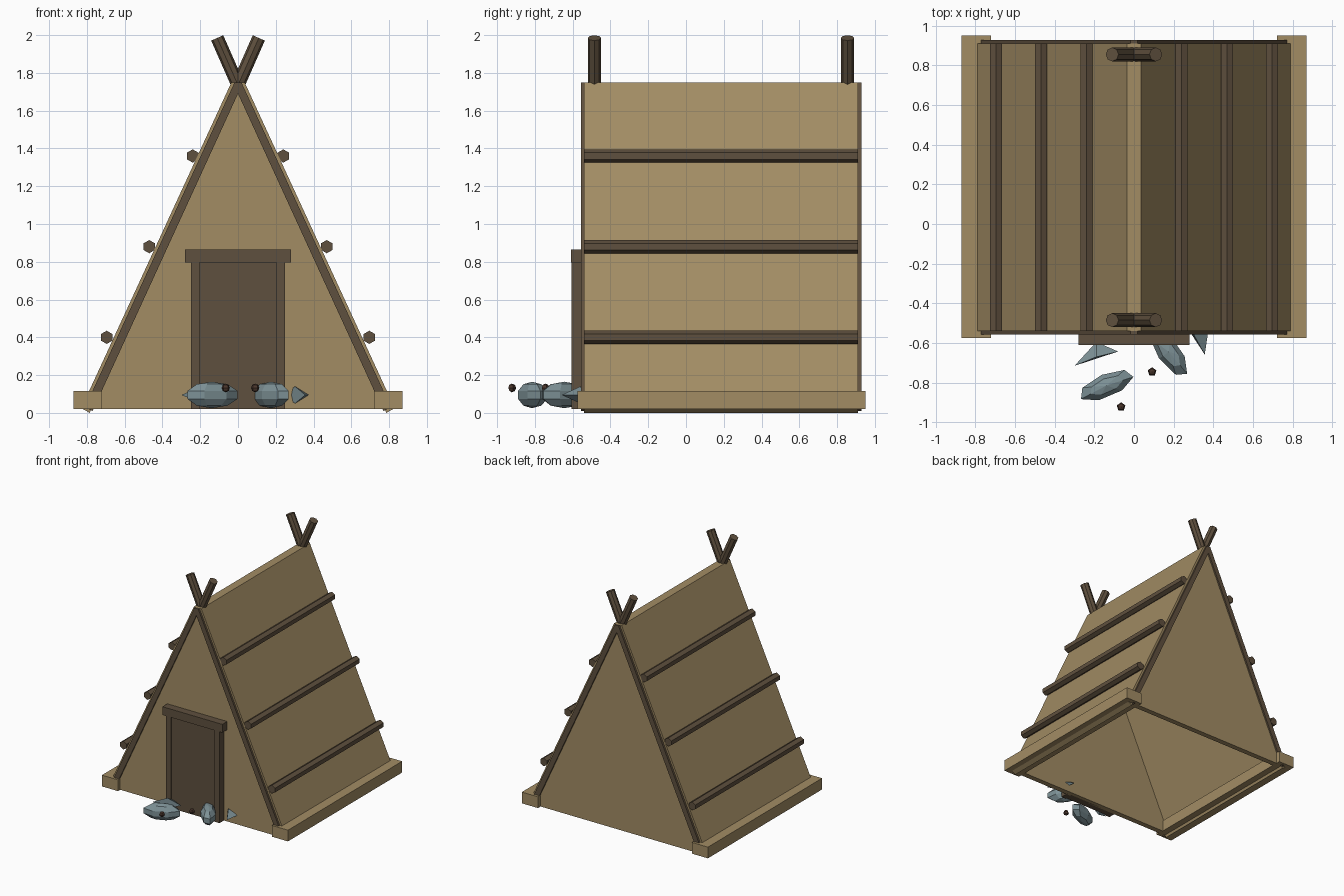
import bpy, bmesh, math
from mathutils import Vector, Matrix

if "Cube" in bpy.data.objects:
    bpy.data.objects.remove(bpy.data.objects["Cube"])


def material(name, rgb):
    m = bpy.data.materials.new(name)
    lin = [((c / 255 + 0.055) / 1.055) ** 2.4 for c in rgb]
    m.diffuse_color = (*lin, 1)
    m.use_nodes = True
    m.node_tree.nodes["Principled BSDF"].inputs["Base Color"].default_value = m.diffuse_color
    return m


STRAW = material("straw", (162, 140, 100))
WOOD = material("dark wood", (95, 80, 62))
FISH = material("fish grey", (125, 145, 150))
EYE = material("dark eye", (74, 54, 44))


def finish(name, bm, mat):
    bmesh.ops.recalc_face_normals(bm, faces=bm.faces)
    me = bpy.data.meshes.new(name)
    bm.to_mesh(me)
    bm.free()
    me.materials.append(mat)
    ob = bpy.data.objects.new(name, me)
    bpy.context.collection.objects.link(ob)
    return ob


def prism(name, pts, y0, y1, mat):
    """Extrude an x-z outline along y."""
    bm = bmesh.new()
    face = bm.faces.new([bm.verts.new((x, y0, z)) for x, z in pts])
    ext = bmesh.ops.extrude_face_region(bm, geom=[face])
    verts = [g for g in ext["geom"] if isinstance(g, bmesh.types.BMVert)]
    bmesh.ops.translate(bm, verts=verts, vec=(0, y1 - y0, 0))
    return finish(name, bm, mat)


def box(name, x0, x1, y0, y1, z0, z1, mat):
    return prism(name, [(x0, z0), (x1, z0), (x1, z1), (x0, z1)], y0, y1, mat)


def rod(name, a, b, r, sides, mat):
    a, b = Vector(a), Vector(b)
    d = b - a
    bm = bmesh.new()
    m = Matrix.Translation((a + b) / 2) @ d.to_track_quat('Z', 'Y').to_matrix().to_4x4()
    bmesh.ops.create_cone(bm, cap_ends=True, segments=sides, radius1=r, radius2=r,
                          depth=d.length, matrix=m)
    return finish(name, bm, mat)


def ball(name, loc, scale, seg, rings, angle, mat):
    bm = bmesh.new()
    m = (Matrix.Translation(loc) @ Matrix.Rotation(angle, 4, 'Z')
         @ Matrix.Diagonal((*scale, 1)))
    bmesh.ops.create_uvsphere(bm, u_segments=seg, v_segments=rings, radius=1, matrix=m)
    return finish(name, bm, mat)


Y0, Y1 = -0.54, 0.91

# Roof slopes, base beams and battens, mirrored in x
for s, side in ((1, "right"), (-1, "left")):
    roof = [(0, 1.75), (0.035, 1.75), (0.83, 0.025), (0.785, 0.0), (0, 1.70)]
    prism("roof_" + side, [(s * x, z) for x, z in roof], Y0, Y1, STRAW)
    x0, x1 = sorted((s * 0.72, s * 0.87))
    box("base_beam_" + side, x0, x1, -0.575, 0.95, 0.02, 0.115, STRAW)
    for i, (x, z) in enumerate(((0.24, 1.36), (0.47, 0.88), (0.695, 0.40))):
        rod(f"batten_{side}_{i}", (s * x, Y0, z), (s * x, Y1, z), 0.035, 6, WOOD)
    # Gable edge strips and crossed poles at both ends
    strip = [(0, 1.75), (0.018, 1.75), (0.81, 0.03), (0.77, 0.01), (0, 1.69)]
    for end, a, b, yp in (("front", -0.557, Y0, -0.485), ("back", Y1, 0.928, 0.855)):
        prism(f"edge_strip_{side}_{end}", [(s * x, z) for x, z in strip], a, b, WOOD)
        rod(f"crossed_pole_{side}_{end}", (0, yp, 1.735), (s * 0.11, yp, 1.985),
            0.035, 8, WOOD)

# Gable walls
gable = [(-0.81, 0.02), (0.81, 0.02), (0, 1.73)]
prism("front_wall", gable, -0.545, -0.50, STRAW)
prism("back_wall", gable, 0.87, 0.915, STRAW)

# Door
box("door_panel", -0.21, 0.21, -0.595, -0.53, 0.02, 0.80, WOOD)
for s, side in ((1, "right"), (-1, "left")):
    x0, x1 = sorted((s * 0.205, s * 0.25))
    box("door_jamb_" + side, x0, x1, -0.605, -0.53, 0.02, 0.80, WOOD)
box("door_lintel", -0.28, 0.28, -0.61, -0.53, 0.795, 0.865, WOOD)


# Fish: faceted body, loose tail and eye, placed by a turn about z
def fish(name, centre, turn, body_angle):
    c = Vector(centre)
    place = Matrix.Translation(c) @ Matrix.Rotation(turn, 4, 'Z')
    ball(name + "_body", c, (0.155, 0.062, 0.07), 7, 5, body_angle, FISH)
    ball(name + "_eye", place @ Vector((0.075, -0.107, 0.037)), (0.023,) * 3, 5, 4, 0, EYE)
    bm = bmesh.new()
    pts = ((-0.16, 0.10, 0), (-0.05, 0.145, 0.045), (0.06, 0.172, 0),
           (-0.05, 0.145, -0.045), (-0.05, 0.22, 0))
    v = [bm.verts.new(place @ Vector(p)) for p in pts]
    bm.faces.new(v[:4])
    for i in range(4):
        bm.faces.new((v[i], v[(i + 1) % 4], v[4]))
    finish(name + "_tail", bm, FISH)


fish("fish_a", (-0.14, -0.815, 0.095), 0, math.radians(23))
fish("fish_b", (0.175, -0.645, 0.095), math.radians(-75), math.radians(125))
